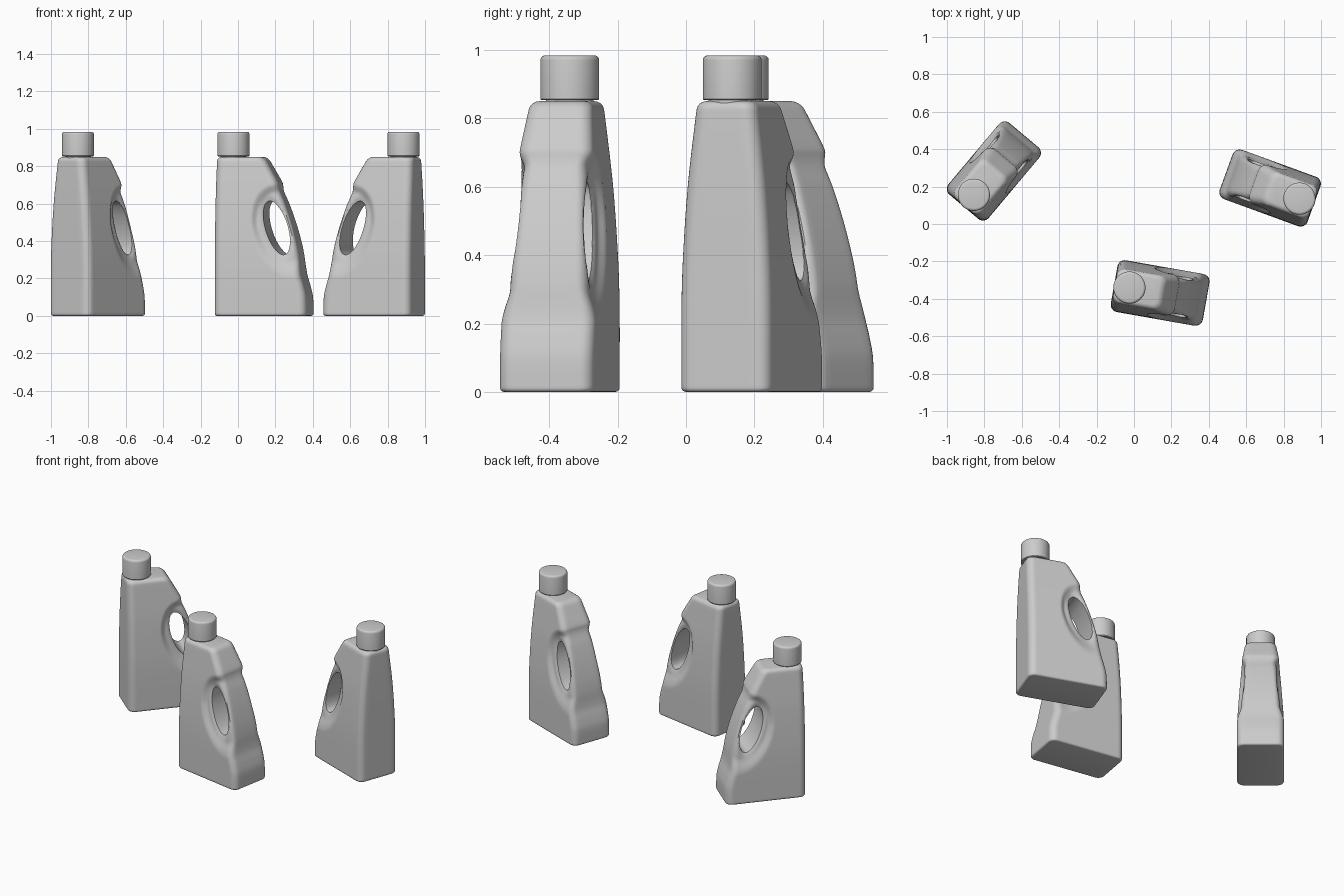
import bpy, bmesh, math
from math import sin, cos, pi, radians

if "Cube" in bpy.data.objects:
    bpy.data.objects.remove(bpy.data.objects["Cube"])

TILT = radians(18)
# Body profile along height: (z, value)
BACK = [(0, -.25), (.4, -.25), (.7, -.248), (.85, -.245)]
GRIP = [(0, .25), (.10, .247), (.16, .234), (.21, .219), (.25, .212), (.32, .204), (.4, .188),
        (.5, .160), (.6, .125), (.66, .099), (.685, .092), (.71, .088), (.78, .050), (.85, .010)]
HALF = [(0, .14), (.25, .14), (.4, .135), (.6, .121), (.8, .098), (.85, .091)]


def curve(pts, z):
    """Smooth interpolation through profile points."""
    def slope(i):
        a, b = pts[max(i - 1, 0)], pts[min(i + 1, len(pts) - 1)]
        return (b[1] - a[1]) / (b[0] - a[0])
    z = min(max(z, pts[0][0]), pts[-1][0])
    i = max(k for k in range(len(pts) - 1) if pts[k][0] <= z)
    (z0, v0), (z1, v1) = pts[i], pts[i + 1]
    h = z1 - z0
    t = (z - z0) / h
    return (v0 * (1 + 2 * t) * (1 - t) ** 2 + v1 * t * t * (3 - 2 * t)
            + h * slope(i) * t * (1 - t) ** 2 + h * slope(i + 1) * t * t * (t - 1))


def ellipse_dist(x, z, cx, cz, short, long):
    """Distance from a tilted ellipse centre, 1 on its edge."""
    dx, dz = x - cx, z - cz
    return math.hypot((dx * cos(TILT) + dz * sin(TILT)) / short,
                      (dz * cos(TILT) - dx * sin(TILT)) / long)


def recess(x, z):
    """Depth of the dish around the handle hole."""
    rho = ellipse_dist(x, z, .125, .45, .165, .262)
    soft = .2 + .25 * min(max((.5 - z) / .25, 0), 1)
    t = min(max((1 - rho) / soft, 0), 1)
    rim = max(0, 1 - (ellipse_dist(x, z, .085, .47, .06, .15) - 1) / .3)
    return .022 * t * t * (3 - 2 * t) + .010 * min(rim, 1) ** 2


def ring(z, inset):
    """Rounded rectangle cross-section with subdivided sides."""
    x0, x1 = curve(BACK, z) + inset, curve(GRIP, z) - inset
    hw, r = curve(HALF, z) - inset, .04 - inset * .6
    corners = [(x1 - r, hw - r, 0), (x0 + r, hw - r, 90), (x0 + r, r - hw, 180), (x1 - r, r - hw, 270)]
    pts = []
    for k, (cx, cy, a) in enumerate(corners):
        arc = [(cx + r * cos(radians(a + 15 * i)), cy + r * sin(radians(a + 15 * i))) for i in range(7)]
        pts += arc
        nx, ny, na = corners[(k + 1) % 4]
        nxt = (nx + r * cos(radians(na)), ny + r * sin(radians(na)))
        n = 40 if k % 2 == 0 else 8
        pts += [tuple(arc[-1][j] + (nxt[j] - arc[-1][j]) * i / n for j in (0, 1)) for i in range(1, n)]
    return [(x, y * (1 - recess(x, z) / hw), z) for x, y in pts]


def loft(name, rings):
    bm = bmesh.new()
    loops = [[bm.verts.new(p) for p in r] for r in rings]
    n = len(loops[0])
    for a, b in zip(loops, loops[1:]):
        for i in range(n):
            j = (i + 1) % n
            bm.faces.new((a[i], a[j], b[j], b[i]))
    bm.faces.new(loops[0][::-1])
    bm.faces.new(loops[-1])
    bmesh.ops.recalc_face_normals(bm, faces=bm.faces[:])
    mesh = bpy.data.meshes.new(name)
    bm.to_mesh(mesh)
    bm.free()
    obj = bpy.data.objects.new(name, mesh)
    bpy.context.collection.objects.link(obj)
    return obj


def activate(obj):
    bpy.ops.object.select_all(action='DESELECT')
    obj.select_set(True)
    bpy.context.view_layer.objects.active = obj


def circle(r, z, n=48):
    return [(-.167 + r * cos(2 * pi * i / n), r * sin(2 * pi * i / n), z) for i in range(n)]


# Body: rounded foot, tapering walls, rounded shoulder
R1, R2 = .012, .022
arc = [radians(a) for a in (0, 22.5, 45, 67.5)]
rings = [ring(R1 * (1 - cos(a)), R1 * (1 - sin(a))) for a in arc]
rings += [ring(R1 + (.85 - R2 - R1) * i / 90, 0) for i in range(91)]
rings += [ring(.85 - R2 + R2 * sin(a), R2 * (1 - cos(a))) for a in arc[1:] + [pi / 2]]
body = loft("bottle_body", rings)

# Handle opening
hole = [(.085 + .06 * cos(t) * cos(TILT) - .15 * sin(t) * sin(TILT),
         .47 + .06 * cos(t) * sin(TILT) + .15 * sin(t) * cos(TILT))
        for t in (2 * pi * i / 64 for i in range(64))]
# mirror the tilt so the opening leans toward the back at the top
hole = [(x, z) for x, z in hole]
cutter = loft("handle_cutter", [[(x, y, z) for x, z in hole] for y in (-.3, .3)])
cutter.hide_render = True
mod = body.modifiers.new("handle_hole", 'BOOLEAN')
mod.operation, mod.solver, mod.object = 'DIFFERENCE', 'EXACT', cutter
activate(body)
bpy.ops.object.modifier_apply(modifier=mod.name)
bpy.data.objects.remove(cutter)

# Neck and rounded screw cap
neck = loft("bottle_neck", [circle(.07, .84), circle(.07, .87)])
C = .014
cap = loft("bottle_cap", [circle(.083, .853), circle(.086, .857)]
           + [circle(.086 - C * (1 - cos(a)), .984 - C + C * sin(a)) for a in arc + [pi / 2]])

for part in (body, neck, cap):
    activate(part)
    bpy.ops.object.shade_smooth_by_angle(angle=radians(35))

# Three bottles placed around the origin
places = [((.14, -.369, 0), -10), ((.7275, .1925, 0), 160), ((-.749, .284, 0), 50)]
for k, (loc, ang) in enumerate(places):
    for part in (body, neck, cap):
        obj = part
        if k:
            obj = part.copy()
            bpy.context.collection.objects.link(obj)
        obj.location = loc
        obj.rotation_euler = (0, 0, radians(ang))
